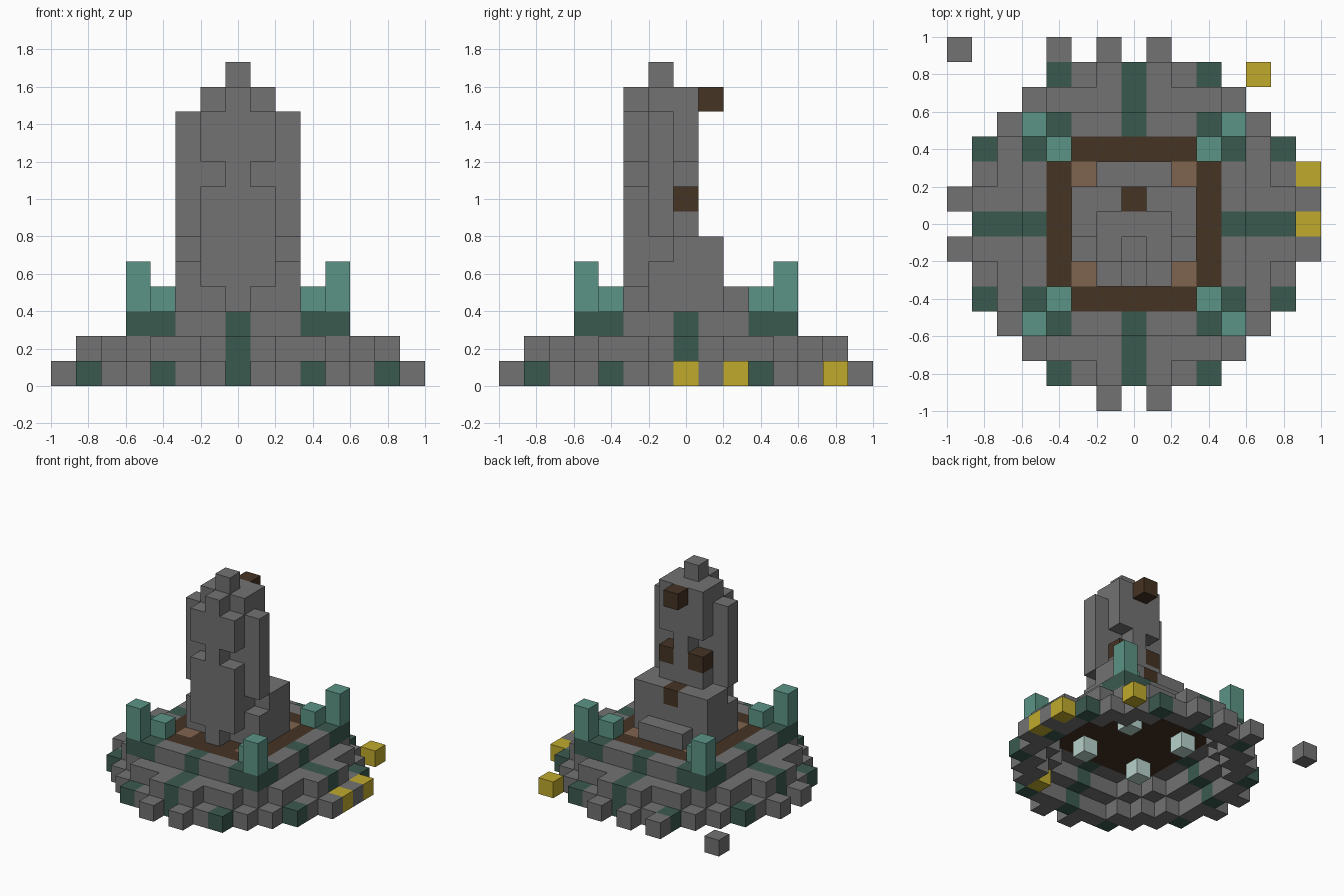
import bpy
import bmesh
from mathutils import Vector

cube = bpy.data.objects.get("Cube")
if cube:
    bpy.data.objects.remove(cube, do_unlink=True)

S = 2 / 15  # block size


def material(name, hex_colour):
    srgb = [int(hex_colour[n:n + 2], 16) / 255 for n in (0, 2, 4)]
    colour = [c / 12.92 if c < 0.04045 else ((c + 0.055) / 1.055) ** 2.4 for c in srgb] + [1]
    mat = bpy.data.materials.new(name)
    mat.use_nodes = True
    mat.diffuse_color = colour
    mat.node_tree.nodes["Principled BSDF"].inputs["Base Color"].default_value = colour
    return mat


STONE = material("stone grey", "727272")
GREEN = material("dark green", "3b5a4f")
TEAL = material("pale teal", "5c9486")
SOIL = material("dark brown", "453323")
CLAY = material("light brown", "7e634f")
GOLD = material("yellow", "c0aa2d")
CRYSTAL = material("pale crystal", "b8d2cb")

parts = {}   # part name -> {cell: material}


def put(part, cells, mat):
    for cell in cells:
        parts.setdefault(part, {})[cell] = mat


def box(xs, ys, zs):
    """Cells in inclusive ranges."""
    return [(x, y, z) for x in range(xs[0], xs[1] + 1)
            for y in range(ys[0], ys[1] + 1) for z in range(zs[0], zs[1] + 1)]


def mirror(cells):
    return cells + [(-x, y, z) for x, y, z in cells]


def corners(n, z):
    return [(x, y, z) for x in (-n, n) for y in (-n, n)]


# Stepped round base: two hollow rings and a square rim
for x, y, z in box((-7, 7), (-7, 7), (0, 2)):
    a, b = sorted((abs(x), abs(y)))
    r2 = a * a + b * b
    axis = a == 0
    if z == 0 and 30 <= r2 <= 46:
        put("lower_ring", [(x, y, z)], GREEN if b == 6 and a in (0, 3) else STONE)
    elif z == 1 and 24 <= r2 <= 38:
        put("middle_ring", [(x, y, z)], GREEN if axis else STONE)
    elif z == 2 and b == 4:
        put("upper_rim", [(x, y, z)], GREEN if axis or a >= 3 else STONE)

# Loose blocks around the foot
put("foot_blocks", mirror([(7, 1, 0), (7, -1, 0), (1, 7, 0), (1, -7, 0)]), STONE)
put("foot_blocks", [(-3, 7, 0)], STONE)
put("stray_block", [(-7, 7, 0)], STONE)
put("gold_blocks", [(7, 0, 0), (7, 2, 0), (5, 6, 0)], GOLD)
put("lower_ring", [(3, -5, 0)], GOLD)

# Soil floor with clay patches and crystals hanging underneath
put("soil_floor", box((-3, 3), (-3, 3), (2, 2)), SOIL)
put("soil_floor", corners(2, 2), CLAY)
put("hanging_crystals", corners(2, 1), CRYSTAL)

# Corner pillars
put("corner_pillars", corners(4, 3) + corners(4, 4) + corners(3, 3), TEAL)

# Statue: wide seat, step, body, arms, chest and head
put("statue", box((-2, 2), (0, 1), (3, 5)), STONE)
put("statue", box((-1, 1), (2, 2), (3, 3)), STONE)
put("statue", box((-1, 1), (-1, -1), (3, 11)), STONE)
put("statue", box((0, 0), (0, 0), (3, 11)), STONE)
put("statue", mirror(box((1, 1), (0, 0), (3, 6)) + box((1, 1), (0, 0), (9, 11))), STONE)
put("statue", mirror(box((2, 2), (-1, -1), (3, 4)) + box((2, 2), (-1, -1), (6, 10))), STONE)
put("statue", box((0, 0), (-2, -2), (3, 11)), STONE)
put("statue", mirror(box((1, 1), (-2, -2), (4, 7)) + box((1, 1), (-2, -2), (9, 10))), STONE)
put("statue", [(0, -1, 12)], STONE)
put("statue", [(0, 1, 5)], SOIL)
put("wooden_studs", mirror([(1, 0, 7)]) + [(0, 1, 11)], SOIL)

# Build each part from its exposed block faces
occupied = {cell for cells in parts.values() for cell in cells}
for name, cells in parts.items():
    bm = bmesh.new()
    mats = list(dict.fromkeys(cells.values()))
    for cell, mat in cells.items():
        centre = Vector(cell) + Vector((0, 0, 0.5))
        for axis in range(3):
            for sign in (-1, 1):
                n = Vector((0, 0, 0))
                n[axis] = sign
                if tuple(int(c) for c in Vector(cell) + n) in occupied:
                    continue
                u = Vector((0, 0, 0))
                u[(axis + 1) % 3] = 1
                v = n.cross(u)
                face = bm.faces.new([bm.verts.new((centre + (n + u * p + v * q) / 2) * S)
                                     for p, q in ((-1, -1), (1, -1), (1, 1), (-1, 1))])
                face.material_index = mats.index(mat)
    bmesh.ops.remove_doubles(bm, verts=bm.verts, dist=0.001)
    mesh = bpy.data.meshes.new(name)
    bm.to_mesh(mesh)
    bm.free()
    for mat in mats:
        mesh.materials.append(mat)
    bpy.context.collection.objects.link(bpy.data.objects.new(name, mesh))
